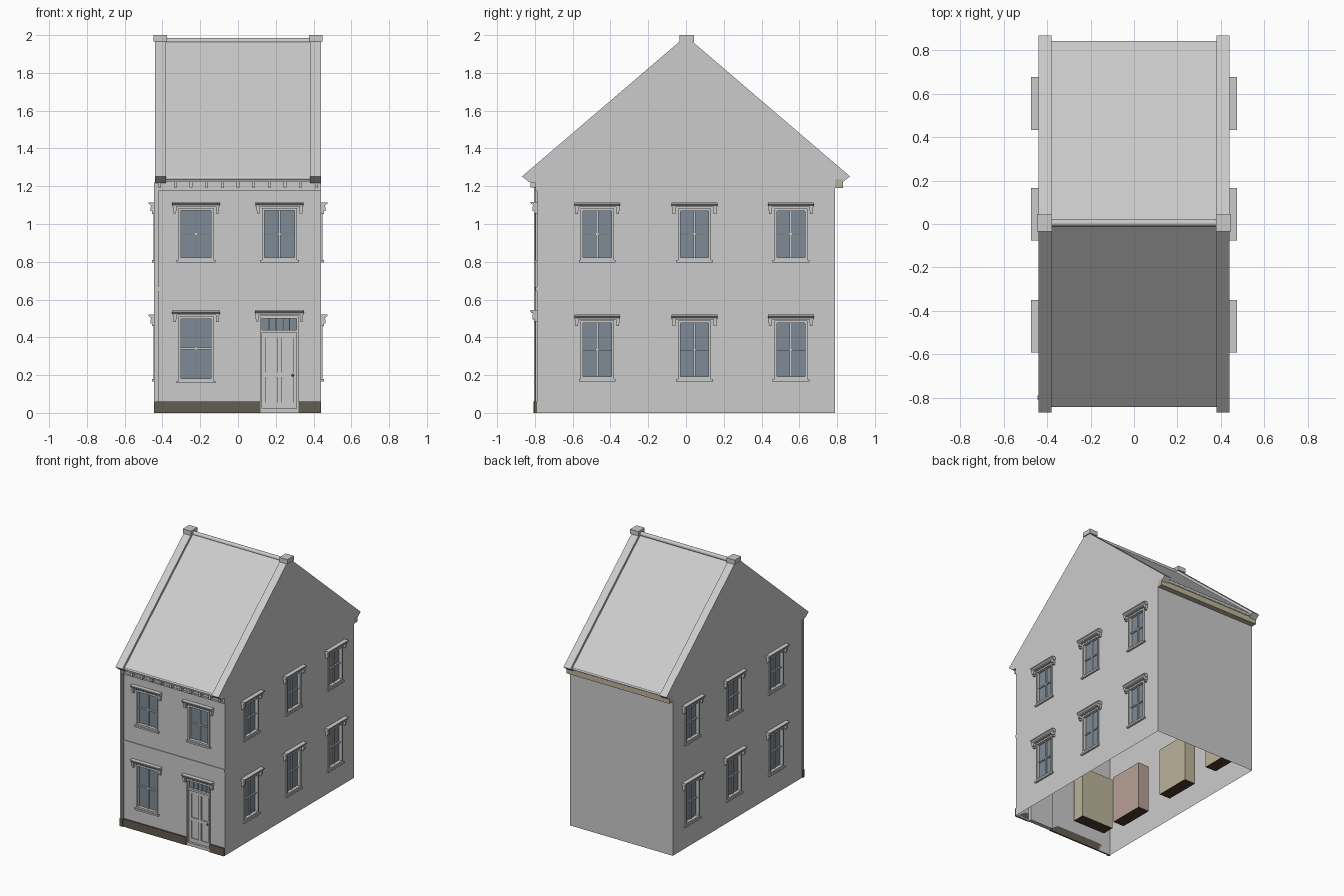
import bpy, bmesh, math
from mathutils import Matrix, Vector

if "Cube" in bpy.data.objects:
    bpy.data.objects.remove(bpy.data.objects["Cube"])

HX, FY, BY, TOP = 0.44, -0.79, 0.79, 1.215


def material(name, rgb):
    m = bpy.data.materials.new(name)
    m.diffuse_color = (*rgb, 1)
    m.use_nodes = True
    m.node_tree.nodes["Principled BSDF"].inputs["Base Color"].default_value = m.diffuse_color
    return m


GLASS = material("glass_blue_grey", (0.21, 0.26, 0.31))
PLINTH = material("plinth_dark", (0.125, 0.11, 0.085))
BEIGE = material("beige", (0.50, 0.45, 0.32))
PINK = material("dusty_pink", (0.48, 0.36, 0.30))
BROWN = material("floor_brown", (0.07, 0.04, 0.025))


def finish(name, bm, mats=(), recalc=True):
    if recalc:
        bmesh.ops.recalc_face_normals(bm, faces=bm.faces)
    me = bpy.data.meshes.new(name)
    bm.to_mesh(me)
    bm.free()
    for m in mats:
        me.materials.append(m)
    ob = bpy.data.objects.new(name, me)
    bpy.context.collection.objects.link(ob)
    return ob


def wall_space(origin, u):
    # local axes: u along the wall, v up, w outward
    u, v = Vector(u), Vector((0, 0, 1))
    return Matrix.Translation(origin) @ Matrix((u, v, u.cross(v))).transposed().to_4x4()


def add_box(bm, M, u0, u1, v0, v1, w0, w1):
    c = Matrix.Translation(((u0 + u1) / 2, (v0 + v1) / 2, (w0 + w1) / 2))
    s = Matrix.Diagonal((u1 - u0, v1 - v0, w1 - w0, 1))
    return bmesh.ops.create_cube(bm, size=1, matrix=M @ c @ s)["verts"]


def boxes(name, M, items, *mats):
    bm = bmesh.new()
    for b in items:
        add_box(bm, M, *b)
    return finish(name, bm, mats)


def prism(name, pts, a, b, place, *mats):
    # extrude a closed profile between a and b; place() maps to 3D
    bm = bmesh.new()
    ends = [[bm.verts.new(place(t, p, q)) for p, q in pts] for t in (a, b)]
    for e in ends:
        bm.faces.new(e)
    for i in range(len(pts)):
        j = (i + 1) % len(pts)
        bm.faces.new((ends[0][i], ends[0][j], ends[1][j], ends[1][i]))
    return finish(name, bm, mats)


def wall(name, M, half, holes, apex=None):
    us = sorted({-half, half, *[h[i] for h in holes for i in (0, 1)]})
    vs = sorted({0, TOP, *[h[i] for h in holes for i in (2, 3)]})
    bm = bmesh.new()
    g = [[bm.verts.new(M @ Vector((u, v, 0))) for v in vs] for u in us]
    for i in range(len(us) - 1):
        for j in range(len(vs) - 1):
            cu, cv = (us[i] + us[i + 1]) / 2, (vs[j] + vs[j + 1]) / 2
            if not any(h[0] < cu < h[1] and h[2] < cv < h[3] for h in holes):
                bm.faces.new((g[i][j], g[i + 1][j], g[i + 1][j + 1], g[i][j + 1]))
    if apex:
        bm.faces.new([r[-1] for r in g] + [bm.verts.new(M @ Vector((0, apex, 0)))])
    loose = [v for v in bm.verts if not v.link_faces]
    bmesh.ops.delete(bm, geom=loose, context="VERTS")
    finish(name, bm, recalc=False)


def hood(name, M, c, half, z):
    # moulded head on two small brackets
    prof = [(0, 0), (.02, 0), (.021, .008), (.029, .015), (.033, .017), (.033, .025), (0, .025)]
    prism(name + "_hood", prof, c - half, c + half, lambda t, w, v: M @ Vector((t, z + v, w)))
    items = []
    for s in (-1, 1):
        a, b = sorted((c + s * (half - .004), c + s * (half - .022)))
        items += [(a, b, z - .022, z, 0, .022), (a + .002, b - .002, z - .036, z - .022, 0, .015)]
    boxes(name + "_hood_brackets", M, items)


def window(name, M, c, width, z0, z1, room):
    a, b, t, zm = c - width / 2, c + width / 2, .013, (z0 + z1) / 2
    boxes(name + "_frame", M, [
        (a, a + t, z0, z1, -.025, .008), (b - t, b, z0, z1, -.025, .008),
        (a + t, b - t, z0, z0 + t, -.025, .008), (a + t, b - t, z1 - t, z1, -.025, .008)])
    boxes(name + "_glazing_bars", M, [
        (c - .006, c + .006, z0 + t, z1 - t, -.02, -.008),
        (a + t, b - t, zm - .005, zm + .005, -.02, -.006)])
    boxes(name + "_glass", M, [(a + t, b - t, z0 + t, z1 - t, -.019, -.016)], GLASS)
    boxes(name + "_sill", M, [(a - .01, b + .01, z0 - .013, z0, 0, .014)])
    hood(name, M, c, width / 2 + .034, z1 + .007)
    # shallow room box behind the glass, open toward the window
    bm = bmesh.new()
    add_box(bm, M, c - .14, c + .14, z0 - .03, z1 + .03, -.12, -.026)
    out = M.to_3x3() @ Vector((0, 0, 1))
    bmesh.ops.recalc_face_normals(bm, faces=bm.faces)
    bmesh.ops.delete(bm, geom=[f for f in bm.faces if f.normal.dot(out) > .9], context="FACES")
    for f in bm.faces:
        f.material_index = int(f.normal.z < -.9)
    finish(name + "_room_box", bm, (room, BROWN), recalc=False)


def cylinder_x(name, y, z, r, x):
    bm = bmesh.new()
    M = Matrix.Translation((0, y, z)) @ Matrix.Rotation(math.pi / 2, 4, "Y")
    bmesh.ops.create_cone(bm, cap_ends=True, segments=16, radius1=r, radius2=r, depth=2 * x, matrix=M)
    ob = finish(name, bm)
    bpy.context.view_layer.objects.active = ob
    ob.select_set(True)
    bpy.ops.object.shade_smooth_by_angle()
    ob.select_set(False)


FRONT = wall_space((0, FY, 0), (1, 0, 0))
RIGHT = wall_space((HX, 0, 0), (0, 1, 0))
LEFT = wall_space((-HX, 0, 0), (0, -1, 0))
BACK = wall_space((0, BY, 0), (-1, 0, 0))

# Front wall with three windows and a door
front_windows = [(-.222, .185, .17, .51), (-.222, .185, .81, 1.085), (.22, .185, .81, 1.085)]
DX0, DX1, DZ = .118, .32, .515
wall("front_wall", FRONT, HX, [(c - w / 2, c + w / 2, a, b) for c, w, a, b in front_windows] + [(DX0, DX1, 0, DZ)])
for i, w in enumerate(front_windows):
    window(f"front_window_{i + 1}", FRONT, *w, BEIGE)

# Side walls with gables and two rows of three windows
for side, M, s in (("right", RIGHT, 1), ("left", LEFT, -1)):
    wins = [(s * y, .175, a, b) for y in (-.47, .045, .555) for a, b in ((.18, .488), (.81, 1.083))]
    wall(side + "_wall", M, BY, [(c - w / 2, c + w / 2, a, b) for c, w, a, b in wins], 1.895)
    for i, w in enumerate(wins):
        window(f"{side}_window_{i + 1}", M, *w, PINK if i < 2 else BEIGE)

wall("back_wall", BACK, HX, [])

# Door, frame, transom light and knob
boxes("door_frame", FRONT, [
    (DX0, DX0 + .01, 0, DZ, -.025, .008), (DX1 - .01, DX1, 0, DZ, -.025, .008),
    (DX0 + .01, DX1 - .01, DZ - .014, DZ, -.025, .008), (DX0 + .01, DX1 - .01, .425, .44, -.025, .002),
    (DX0 + .01, DX1 - .01, 0, .024, -.025, .006)])
dm = (DX0 + DX1) / 2
stiles = [(DX0 + .01, DX0 + .03), (dm - .012, dm + .012), (DX1 - .03, DX1 - .01)]
rails = [(.024, .055), (.19, .215), (.4, .425)]
boxes("door_leaf", FRONT, [(DX0 + .01, DX1 - .01, .024, .425, -.024, -.018)]
      + [(a, b, .024, .425, -.018, -.010) for a, b in stiles]
      + [(DX0 + .03, DX1 - .03, a, b, -.018, -.0105) for a, b in rails])
boxes("transom_glass", FRONT, [(DX0 + .01, DX1 - .01, .44, .501, -.02, -.017)], GLASS)
boxes("transom_bars", FRONT, [(x - .003, x + .003, .44, .501, -.017, -.008)
                              for x in [DX0 + .01 + .0364 * i for i in range(1, 5)]])
hood("door", FRONT, dm, .13, .52)
bm = bmesh.new()
bmesh.ops.create_uvsphere(bm, u_segments=10, v_segments=6, radius=.007,
                          matrix=FRONT @ Matrix.Translation((.29, .2, -.005)))
finish("door_knob", bm, (PLINTH,))

# Plinth, string course and corner strip
boxes("plinth", FRONT, [(-.445, -.422, 0, .06, 0, .018), (-.422, DX0, 0, .06, 0, .012),
                        (DX1, HX, 0, .06, 0, .012)], PLINTH)
boxes("string_course", FRONT, [(-.422, HX, .645, .667, 0, .006)])
boxes("corner_strip", FRONT, [(-.444, -.432, .06, 1.22, 0, .015), (-.432, -.422, .06, 1.22, 0, .009)])

# Front cornice with brackets, back eaves board
boxes("front_cornice", FRONT, [(-HX, HX, 1.176, 1.188, 0, .010), (-HX, HX, 1.188, 1.222, 0, .006),
                               (-HX, HX, 1.222, 1.238, 0, .042)])
boxes("cornice_brackets", FRONT, [(x - .008, x + .008, 1.192, 1.222, .006, .034)
                                  for x in [-.415 + .083 * i for i in range(11)]])
boxes("back_eaves_board", BACK, [(-HX, HX, 1.19, 1.238, 0, .042)], BEIGE)

# Roof slab, gable copings, ridge blocks
place_x = lambda x, y, z: Vector((x, y, z))
prism("roof", [(-.84, 1.252), (0, 1.972), (.84, 1.252), (.84, 1.235), (0, 1.95), (-.84, 1.235)],
      -.38, .38, place_x)
coping = [(-.868, 1.252), (0, 1.995), (.868, 1.252), (.83, 1.222), (BY, TOP),
          (0, 1.895), (-BY, TOP), (-.83, 1.222)]
for side, s in (("right", 1), ("left", -1)):
    prism(side + "_coping", coping, s * .38, s * HX, place_x)
    prism(side + "_ridge_block", [(-.035, 1.965), (-.035, 2), (.043, 2), (.043, 1.965)],
          s * .377, s * .447, place_x)

# Ridge roll and gutters
cylinder_x("ridge_roll", .005, 1.969, .016, .378)
for side, y in (("front", -.832), ("back", .832)):
    cylinder_x(side + "_gutter", y, 1.243, .011, .38)
